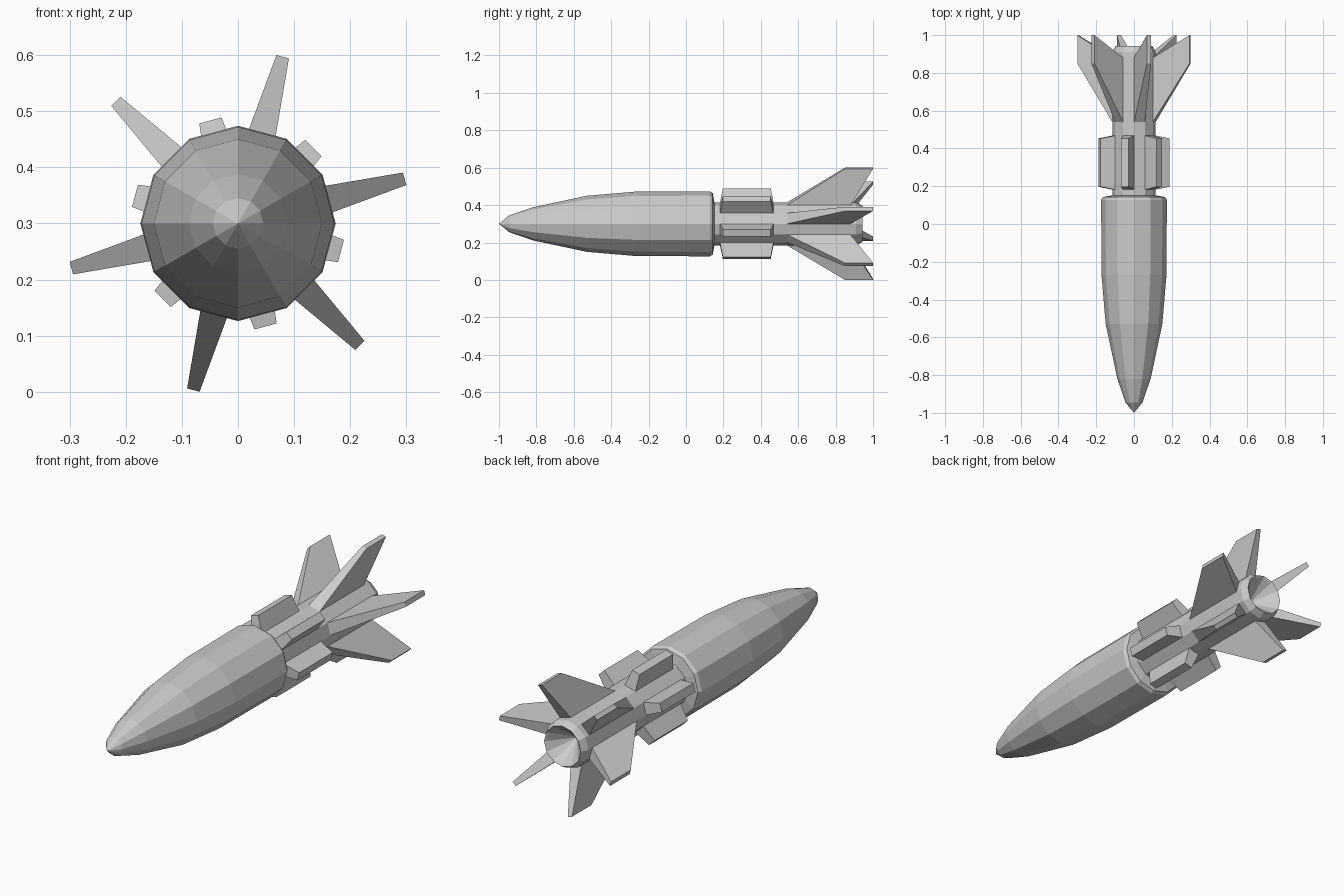
import bpy, bmesh
from math import sin, cos, pi, radians

if "Cube" in bpy.data.objects:
    bpy.data.objects.remove(bpy.data.objects["Cube"])

SIDES, AXIS_Z, TUBE_R = 12, 0.30, 0.115
APOTHEM = TUBE_R * cos(pi / SIDES)          # distance to a tube facet
FACET = 2 * TUBE_R * sin(pi / SIDES)        # width of a tube facet


def finish(name, bm):
    bmesh.ops.recalc_face_normals(bm, faces=bm.faces)
    mesh = bpy.data.meshes.new(name)
    bm.to_mesh(mesh)
    bm.free()
    obj = bpy.data.objects.new(name, mesh)
    bpy.context.collection.objects.link(obj)
    return obj


def lathe(name, profile):
    """Spin (y, radius) points around the long axis; radius 0 makes a tip."""
    bm = bmesh.new()
    rings = []
    for y, r in profile:
        n = SIDES if r > 0 else 1
        rings.append([bm.verts.new((r * cos(2 * pi * i / SIDES), y,
                                    AXIS_Z + r * sin(2 * pi * i / SIDES)))
                      for i in range(n)])
    for a, b in zip(rings, rings[1:]):
        for i in range(SIDES):
            j = (i + 1) % SIDES
            quad = [a[i % len(a)], a[j % len(a)], b[j % len(b)], b[i % len(b)]]
            bm.faces.new(list(dict.fromkeys(quad)))
    return finish(name, bm)


def radial_blocks(name, start, root_y, tip_y, tip_r, tip_w):
    """Six tapered blocks growing out of alternate tube facets."""
    bm = bmesh.new()
    for k in range(6):
        t = radians(start + 60 * k)
        loops = []
        for r, w, (y0, y1) in ((APOTHEM, FACET, root_y), (tip_r, tip_w, tip_y)):
            loops.append([bm.verts.new((r * cos(t) - s * w / 2 * sin(t), y,
                                        AXIS_Z + r * sin(t) + s * w / 2 * cos(t)))
                          for s, y in ((-1, y0), (1, y0), (1, y1), (-1, y1))])
        a, b = loops
        bm.faces.new(b)
        for i in range(4):
            j = (i + 1) % 4
            bm.faces.new((a[i], a[j], b[j], b[i]))
    return finish(name, bm)


# Pointed nose, hull, narrow tail tube and hollow nozzle
lathe("hull", [(-1.0, 0), (-0.945, 0.045), (-0.82, 0.088), (-0.53, 0.15),
               (-0.27, 0.172), (0.128, 0.174), (0.143, 0.164), (0.152, TUBE_R),
               (0.91, TUBE_R), (0.943, 0.098), (0.935, 0.088), (0.83, 0)])

# Swept tail fins
radial_blocks("tail_fins", 15, (0.54, 0.88), (0.85, 1.0), 0.3075, 0.023)

# Short blocks around the tail tube
radial_blocks("side_blocks", 45, (0.182, 0.468), (0.197, 0.453), 0.19, 0.041)
